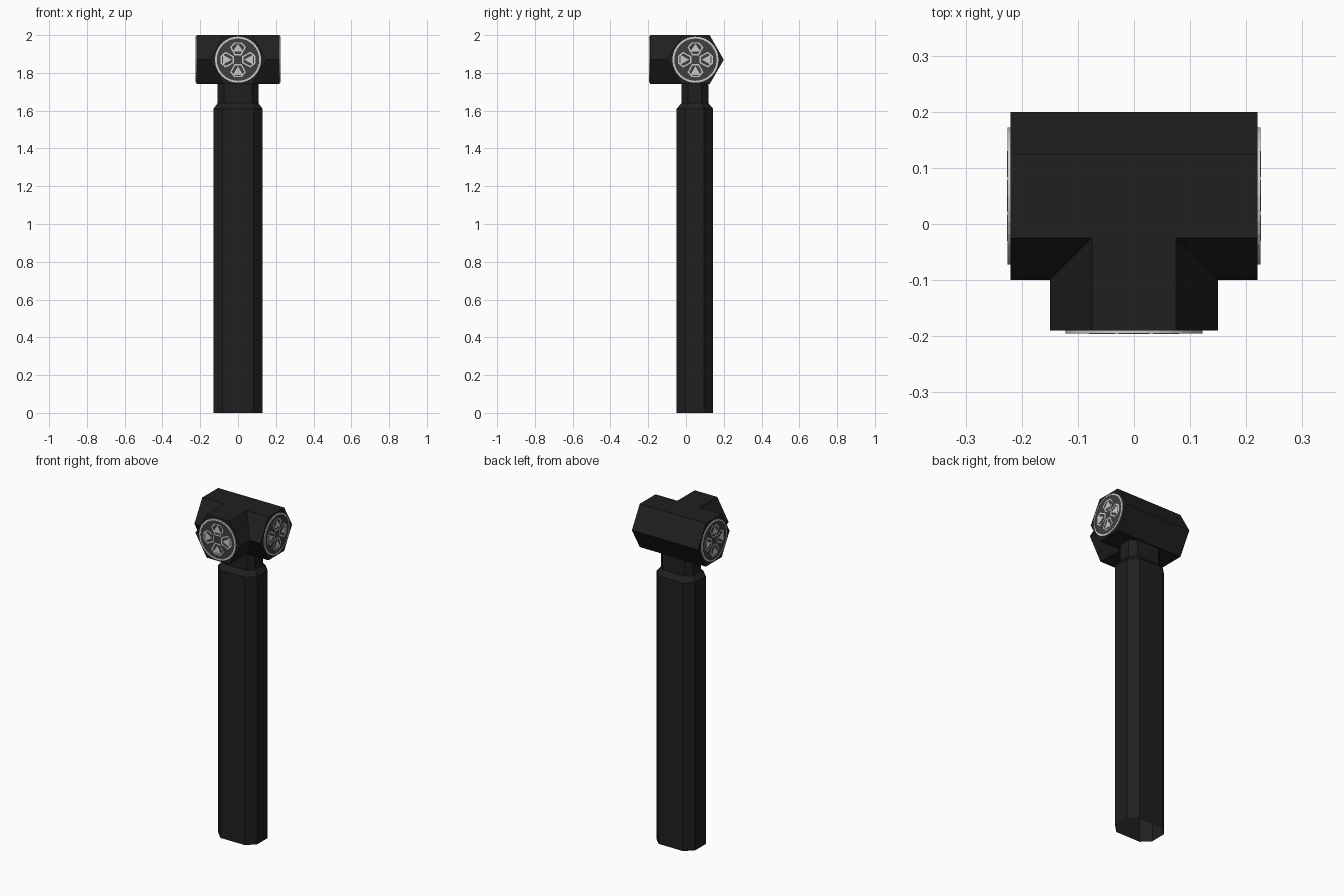
import bpy, bmesh, math
from mathutils import Vector

if "Cube" in bpy.data.objects:
    bpy.data.objects.remove(bpy.data.objects["Cube"])


def material(name, v):
    m = bpy.data.materials.new(name)
    m.diffuse_color = (v, v, v, 1)
    m.use_nodes = True
    m.node_tree.nodes["Principled BSDF"].inputs["Base Color"].default_value = m.diffuse_color
    return m


BLACK = material("matte black", 0.014)
DARK = material("dark grey", 0.05)
LIGHT = material("light grey", 0.6)


def make(name, verts, faces, mat, fix=True):
    me = bpy.data.meshes.new(name)
    me.from_pydata([tuple(v) for v in verts], [], faces)
    if fix:
        bm = bmesh.new()
        bm.from_mesh(me)
        bmesh.ops.recalc_face_normals(bm, faces=bm.faces)
        bm.to_mesh(me)
        bm.free()
    me.materials.append(mat)
    ob = bpy.data.objects.new(name, me)
    bpy.context.collection.objects.link(ob)
    return ob


CY, CZ, R = 0.05, 1.87, 0.15
H = R * math.sqrt(3) / 2


def octagon(hx, hy, c, z):
    q = [(hx, hy - c), (hx - c, hy), (c - hx, hy), (-hx, hy - c),
         (-hx, c - hy), (c - hx, -hy), (hx - c, -hy), (hx, c - hy)]
    return [(x, y + 0.047, z) for x, y in q]


# Shaft with shoulder and neck, hollow and open at the bottom
rings = [octagon(0.13, 0.097, 0.048, 0), octagon(0.13, 0.097, 0.048, 1.61),
         octagon(0.108, 0.071, 0.035, 1.64), octagon(0.108, 0.071, 0.035, 1.745)]
faces = [(8*k + i, 8*k + (i+1) % 8, 8*k + 8 + (i+1) % 8, 8*k + 8 + i)
         for k in range(3) for i in range(8)]
make("shaft", sum(rings, []), faces, BLACK, fix=False)

# Hexagonal T-shaped head: cross barrel with a mitred front barrel
hexa = [(R * math.cos(i * math.pi / 3), R * math.sin(i * math.pi / 3)) for i in range(6)]
verts = []
for s, inner in ((-1, 0), (-1, 1), (1, 1), (1, 0)):
    for a, z in hexa:
        verts.append((s * (abs(a) if inner else 0.22), CY + a, CZ + z))
faces = [(6*k + i, 6*k + (i+1) % 6, 6*k + 6 + (i+1) % 6, 6*k + 6 + i)
         for k in range(3) for i in range(6) if not (k == 1 and i in (2, 3))]
faces += [tuple(range(6)), tuple(range(18, 24))]
n = len(verts)
verts += [(a, -0.19, CZ + z) for a, z in hexa]
# mitre ring reuses the inner rings of the cross barrel (top, front point, bottom)
mitre = [12 + 3, 12 + 2, 6 + 2, 6 + 3, 6 + 4, 12 + 4]
faces += [(n + i, n + (i+1) % 6, mitre[(i+1) % 6], mitre[i]) for i in range(6)]
faces.append(tuple(range(n, n + 6)))
make("head", verts, faces, BLACK)


def plate(name, pts, frame, lo, hi, mat):
    """Thin extruded outline on a head face."""
    o, u, v, w = frame
    k = len(pts)
    vs = [o + u*a + v*b + w*h for h in (lo, hi) for a, b in pts]
    fs = [tuple(range(k, 2*k))]
    fs += [(i, (i+1) % k, k + (i+1) % k, k + i) for i in range(k)]
    ob = make(name, vs, fs, mat, fix=False)
    return ob


def circle(r, k=32):
    return [(r * math.cos(2*math.pi*i/k), r * math.sin(2*math.pi*i/k)) for i in range(k)]


# Round plates with four petals on the three barrel ends
Z = Vector((0, 0, 1))
ends = {"front": (Vector((0, -0.19, CZ)), Vector((1, 0, 0)), Z, Vector((0, -1, 0))),
        "right": (Vector((0.22, CY, CZ)), Vector((0, 1, 0)), Z, Vector((1, 0, 0))),
        "left": (Vector((-0.22, CY, CZ)), Vector((0, -1, 0)), Z, Vector((-1, 0, 0)))}
petal = [(0.022, -0.018), (0.066, -0.042), (0.092, -0.02),
         (0.092, 0.02), (0.066, 0.042), (0.022, 0.018)]
for side, fr in ends.items():
    plate(side + "_disc", circle(0.118), fr, 0, 0.003, DARK)
    # rim
    o, u, v, w = fr
    vs = [o + u*a + v*b + w*h for r, h in ((0.122, 0), (0.122, 0.005), (0.112, 0.005), (0.112, 0.003))
          for a, b in circle(r)]
    fs = [(32*k + i, 32*k + (i+1) % 32, 32*k + 32 + (i+1) % 32, 32*k + 32 + i)
          for k in range(3) for i in range(32)]
    make(side + "_rim", vs, fs, LIGHT, fix=False)
    for q in range(4):
        c, s = [(1, 0), (0, 1), (-1, 0), (0, -1)][q]

        def turn(pts):
            return [(a*c - b*s, a*s + b*c) for a, b in pts]
        small = [(0.06 + (a - 0.06) * 0.8, b * 0.8) for a, b in petal]
        tri = [(0.034, 0), (0.08, -0.026), (0.08, 0.026)]
        if q == 1:
            tri = [(0.084, 0), (0.042, 0.028), (0.042, -0.028)]
        plate(f"{side}_petal_{q}", turn(petal), fr, 0.003, 0.0045, LIGHT)
        plate(f"{side}_petal_inset_{q}", turn(small), fr, 0.0045, 0.0052, DARK)
        plate(f"{side}_triangle_{q}", turn(tri), fr, 0.0052, 0.006, LIGHT)
